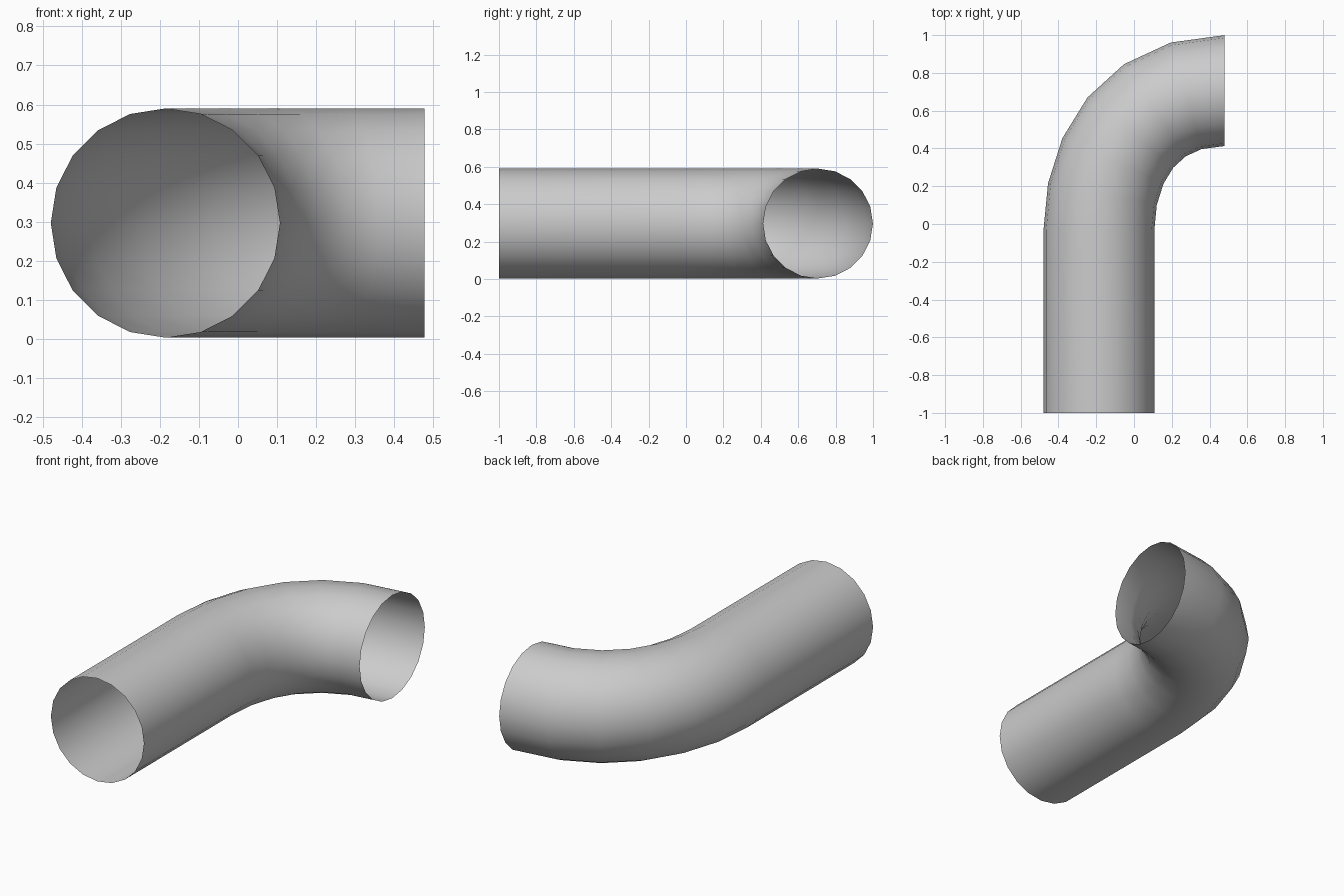
import bpy, bmesh, math
from mathutils import Vector
from mathutils.geometry import interpolate_bezier

if "Cube" in bpy.data.objects:
    bpy.data.objects.remove(bpy.data.objects["Cube"])

SIDES, R, Z = 20, 0.2935, 0.2965
START_Y = -1.0

# Centre line: long straight run, then a six-step bend
p0, h0 = Vector((-0.186, -0.035, Z)), Vector((-0.186, 0.362, Z))
p1, h1 = Vector((0.478, 0.706, Z)), Vector((0.038, 0.706, Z))
STEPS = 6
path = [(Vector((p0.x, START_Y, Z)), Vector((0, 1, 0)))]
points = interpolate_bezier(p0, h0, h1, p1, STEPS + 1)
for i, p in enumerate(points):
    t = i / STEPS
    tangent = (h0 - p0) * (1 - t) ** 2 + (h1 - h0) * 2 * t * (1 - t) + (p1 - h1) * t * t
    path.append((p, tangent.normalized()))

# Open tube skinned along the centre line
bm = bmesh.new()
rings = []
for p, tangent in path:
    side = tangent.cross(Vector((0, 0, 1)))
    ring = []
    for k in range(SIDES):
        a = 2 * math.pi * k / SIDES
        ring.append(bm.verts.new(p + side * R * math.cos(a) + Vector((0, 0, R * math.sin(a)))))
    rings.append(ring)
for a, b in zip(rings, rings[1:]):
    for k in range(SIDES):
        n = (k + 1) % SIDES
        f = bm.faces.new((a[k], b[k], b[n], a[n]))
        f.smooth = True

# Outward normals, checked on the left wall of the straight run
bm.normal_update()
if sum(f.normal.dot(f.calc_center_median() - Vector((p0.x, f.calc_center_median().y, Z)))
       for f in list(bm.faces)[:SIDES]) < 0:
    bmesh.ops.reverse_faces(bm, faces=bm.faces[:])

mesh = bpy.data.meshes.new("bent_pipe")
bm.to_mesh(mesh)
bm.free()
pipe = bpy.data.objects.new("bent_pipe", mesh)
bpy.context.collection.objects.link(pipe)
